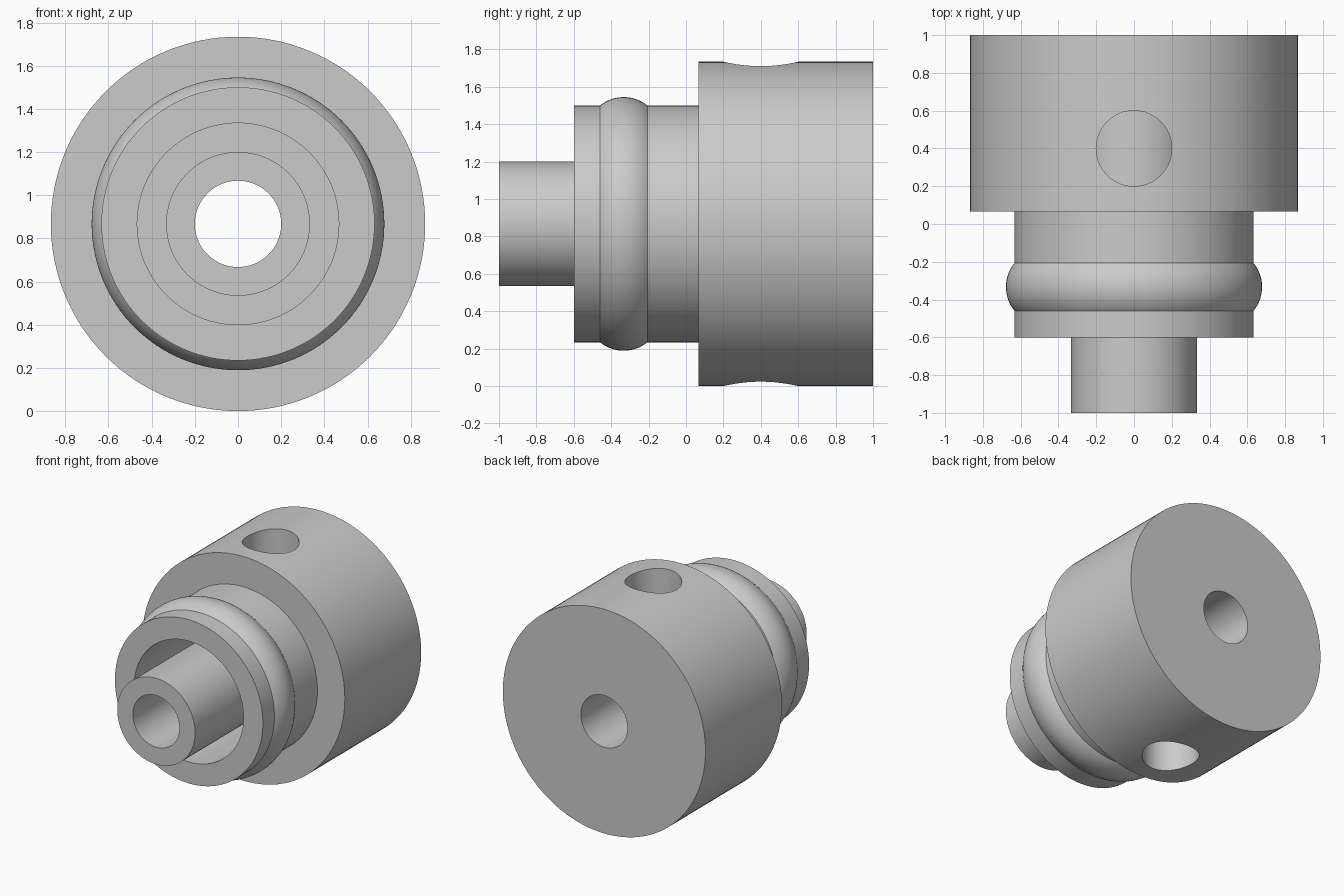
import bpy
import bmesh
import math
from mathutils import Vector

SEGMENTS = 128
AXIS_Z = 0.867

cube = bpy.data.objects.get("Cube")
if cube:
    bpy.data.objects.remove(cube, do_unlink=True)

metal = bpy.data.materials.new("plain grey metal")
metal.use_nodes = True
grey = (0.6, 0.6, 0.6, 1)
metal.diffuse_color = grey
for node in metal.node_tree.nodes:
    if node.type == 'BSDF_PRINCIPLED':
        node.inputs["Base Color"].default_value = grey


def lathe(name, profile):
    """Spin a closed (radius, y) profile around the horizontal axis."""
    bm = bmesh.new()
    rings = []
    for i in range(SEGMENTS):
        a = 2 * math.pi * i / SEGMENTS
        rings.append([bm.verts.new((r * math.sin(a), y, AXIS_Z + r * math.cos(a)))
                      for r, y in profile])
    count = len(profile)
    for i in range(SEGMENTS):
        here, following = rings[i], rings[(i + 1) % SEGMENTS]
        for j in range(count):
            k = (j + 1) % count
            bm.faces.new((here[j], here[k], following[k], following[j]))
    bmesh.ops.recalc_face_normals(bm, faces=bm.faces)
    mesh = bpy.data.meshes.new(name)
    bm.to_mesh(mesh)
    bm.free()
    obj = bpy.data.objects.new(name, mesh)
    bpy.context.collection.objects.link(obj)
    mesh.materials.append(metal)
    return obj


def activate(obj):
    bpy.ops.object.select_all(action='DESELECT')
    obj.select_set(True)
    bpy.context.view_layer.objects.active = obj


# Body: bored centre tube, annular channel, stepped sleeve and wide head
body = lathe("body", [
    (0.2, -1), (0.333, -1), (0.333, 0.62), (0.467, 0.62), (0.467, -0.6),
    (0.633, -0.6), (0.633, 0.067), (0.867, 0.067), (0.867, 1), (0.2, 1)])

# Radial ports above and below, opening into the annular channel
for side in (1, -1):
    bpy.ops.mesh.primitive_cylinder_add(
        vertices=64, radius=0.2, depth=0.6,
        location=Vector((0, 0.4, AXIS_Z + side * 0.7)))
    cutter = bpy.context.object
    cutter.name = "port_cutter"
    cutter.hide_render = True
    cutter.data.materials.append(metal)
    activate(body)
    cut = body.modifiers.new("port", 'BOOLEAN')
    cut.operation = 'DIFFERENCE'
    cut.solver = 'EXACT'
    cut.object = cutter
    bpy.ops.object.modifier_apply(modifier=cut.name)
    bpy.data.objects.remove(cutter, do_unlink=True)

# Seal ring: rounded band seated in the sleeve
arc = []
for i in range(25):
    t = math.radians(-42 + 84 * i / 24)
    arc.append((0.478 + 0.2 * math.cos(t), -0.333 + 0.2 * math.sin(t)))
ring = lathe("seal_ring", arc)

for obj in (body, ring):
    activate(obj)
    bpy.ops.object.shade_smooth_by_angle(angle=math.radians(30))
